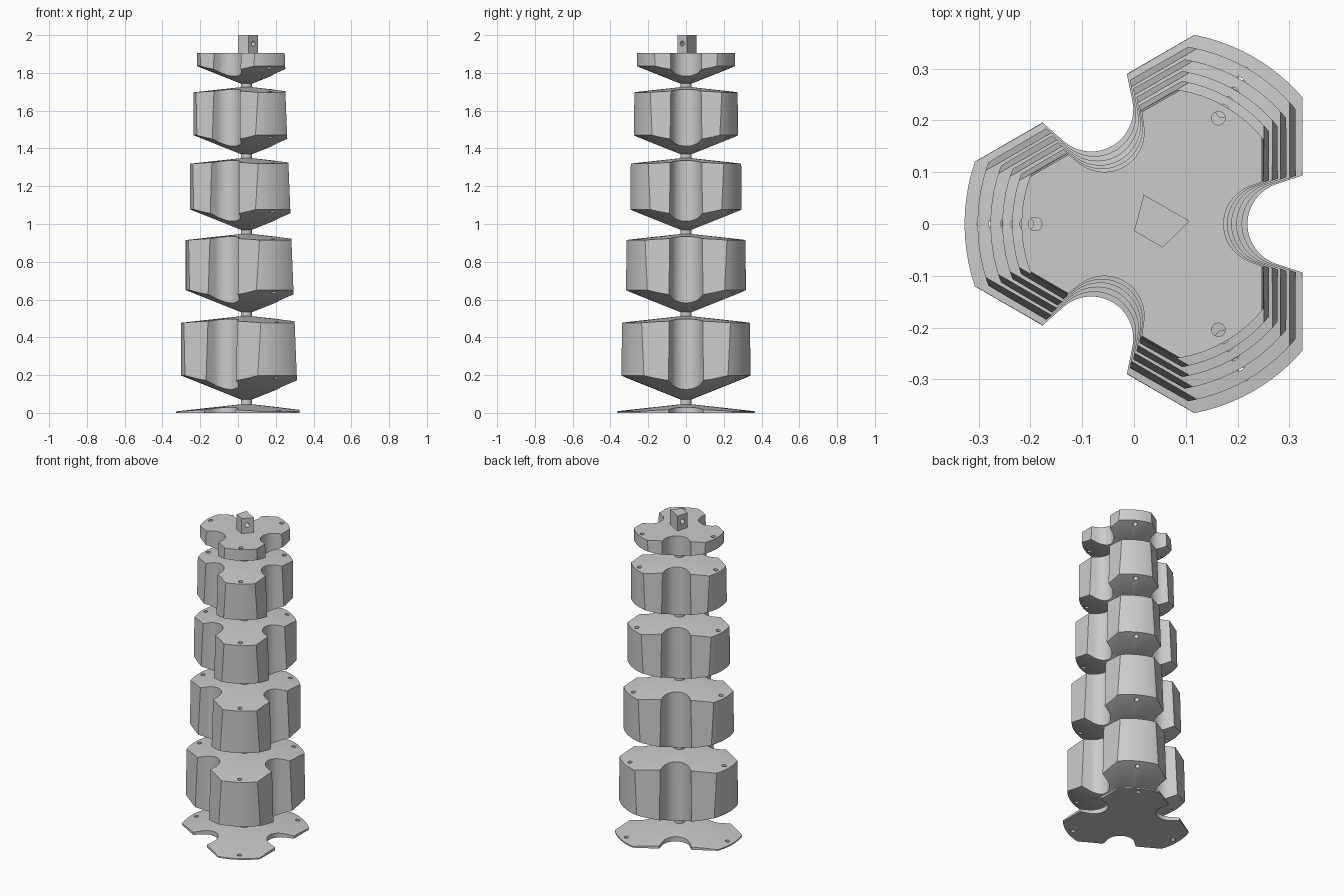
import bpy, bmesh
from math import sin, cos, asin, pi, radians
from mathutils import Matrix, Vector

cube = bpy.data.objects.get("Cube")
if cube:
    bpy.data.objects.remove(cube)

AXIS = Vector((0.045, 0, 0))
NOTCHES = (0, 120, 240)
LOBES = (60, 180, 300)

grey = bpy.data.materials.new("light_grey")
grey.use_nodes = True
grey.diffuse_color = (0.6, 0.6, 0.6, 1)
grey.node_tree.nodes["Principled BSDF"].inputs["Base Color"].default_value = (0.6, 0.6, 0.6, 1)


def finish(bm, name):
    bmesh.ops.recalc_face_normals(bm, faces=bm.faces)
    mesh = bpy.data.meshes.new(name)
    bm.to_mesh(mesh)
    bm.free()
    mesh.materials.append(grey)
    obj = bpy.data.objects.new(name, mesh)
    obj.location = AXIS
    bpy.context.collection.objects.link(obj)
    return obj


def prisms(name, points, push, angles=(0,)):
    """Extrude one outline and repeat it around the axis."""
    bm = bmesh.new()
    for a in angles:
        turn = Matrix.Rotation(radians(a), 3, 'Z')
        face = bm.faces.new([bm.verts.new(turn @ Vector(p)) for p in points])
        ext = bmesh.ops.extrude_face_region(bm, geom=[face], use_keep_orig=True)
        moved = [v for v in ext["geom"] if isinstance(v, bmesh.types.BMVert)]
        bmesh.ops.translate(bm, verts=moved, vec=turn @ Vector(push))
    return finish(bm, name)


def lathe(name, profile, steps=96):
    bm = bmesh.new()
    vs = [bm.verts.new((r, 0, z)) for r, z in profile]
    edges = [bm.edges.new(pair) for pair in zip(vs, vs[1:])]
    bmesh.ops.spin(bm, geom=vs + edges, cent=(0, 0, 0), axis=(0, 0, 1),
                   angle=2 * pi, steps=steps)
    bmesh.ops.remove_doubles(bm, verts=bm.verts, dist=1e-5)
    return finish(bm, name)


def activate(obj):
    bpy.ops.object.select_all(action='DESELECT')
    obj.select_set(True)
    bpy.context.view_layer.objects.active = obj


def carve(obj, cutter):
    cutter.hide_render = True
    mod = obj.modifiers.new("cut", 'BOOLEAN')
    mod.operation, mod.solver, mod.object = 'DIFFERENCE', 'EXACT', cutter
    activate(obj)
    bpy.ops.object.modifier_apply(modifier=mod.name)
    bpy.data.objects.remove(cutter)


def smooth(obj):
    activate(obj)
    bpy.ops.object.shade_smooth_by_angle(angle=radians(25))


def circle(radius, n=24):
    return [(radius * cos(2 * pi * i / n), radius * sin(2 * pi * i / n)) for i in range(n)]


def tier(name, R, flat, low, high, under=0.4, over=0.11):
    """Three-lobed drum: radius, flat distance at the top, lower and upper rim heights."""
    body = lathe(name, [(0, low - under * R), (R, low), (R, high), (0, high + over * R)])
    t = (R - 0.262) / 0.11
    c, r = 0.205 + 0.05 * t, 0.077 + 0.004 * t
    z0, z1 = low - 0.3, high + 0.2

    # slightly leaning flats between the lobes
    lean = 0.04
    wedge = [(flat + lean * (high - z0), -0.5, z0), (0.7, -0.5, z0),
             (0.7, -0.5, z1), (flat + lean * (high - z1), -0.5, z1)]
    carve(body, prisms("flat_cutter", wedge, (0, 1, 0), NOTCHES))

    # round notches with flaring walls
    flare = asin(r / c)
    start, end = pi / 2 + flare, 3 * pi / 2 - flare
    arc = [start + (end - start) * i / 24 for i in range(25)]
    outline = [(c + r * cos(a), r * sin(a), z0) for a in arc]
    wide = 0.6 * sin(flare) / cos(flare)
    outline += [(0.6, -wide, z0), (0.6, wide, z0)]
    carve(body, prisms("notch_cutter", outline, (0, 0, z1 - z0), NOTCHES))

    # vertical hole in each lobe
    hole = [(0.9 * R + x, y, z0) for x, y in circle(0.013)]
    carve(body, prisms("hole_cutter", hole, (0, 0, z1 - z0), LOBES))
    smooth(body)


tier("base_plate", 0.372, 0.28, 0.0, 0.008, under=0)
tier("lower_drum", 0.347, 0.255, 0.198, 0.477)
tier("lower_middle_drum", 0.322, 0.238, 0.65, 0.915)
tier("upper_middle_drum", 0.299, 0.222, 1.077, 1.319)
tier("upper_drum", 0.280, 0.206, 1.47, 1.697)
tier("top_cap", 0.262, 0.202, 1.836, 1.906, over=0)

# central rod
rod = prisms("central_rod", [(x, y, 0.02) for x, y in circle(0.03, 32)], (0, 0, 1.85))
smooth(rod)

# wedge-shaped post with a cross hole
wedge = [(0.036, 0.051, 1.9), (0.036, -0.051, 1.9), (-0.034, -0.032, 1.9), (-0.034, 0.032, 1.9)]
post = prisms("top_post", wedge, (0, 0, 0.1), (60,))
bore = [(x, -0.2, 1.955 + z) for x, z in circle(0.014)]
carve(post, prisms("bore_cutter", bore, (0, 0.4, 0), (60,)))
smooth(post)
